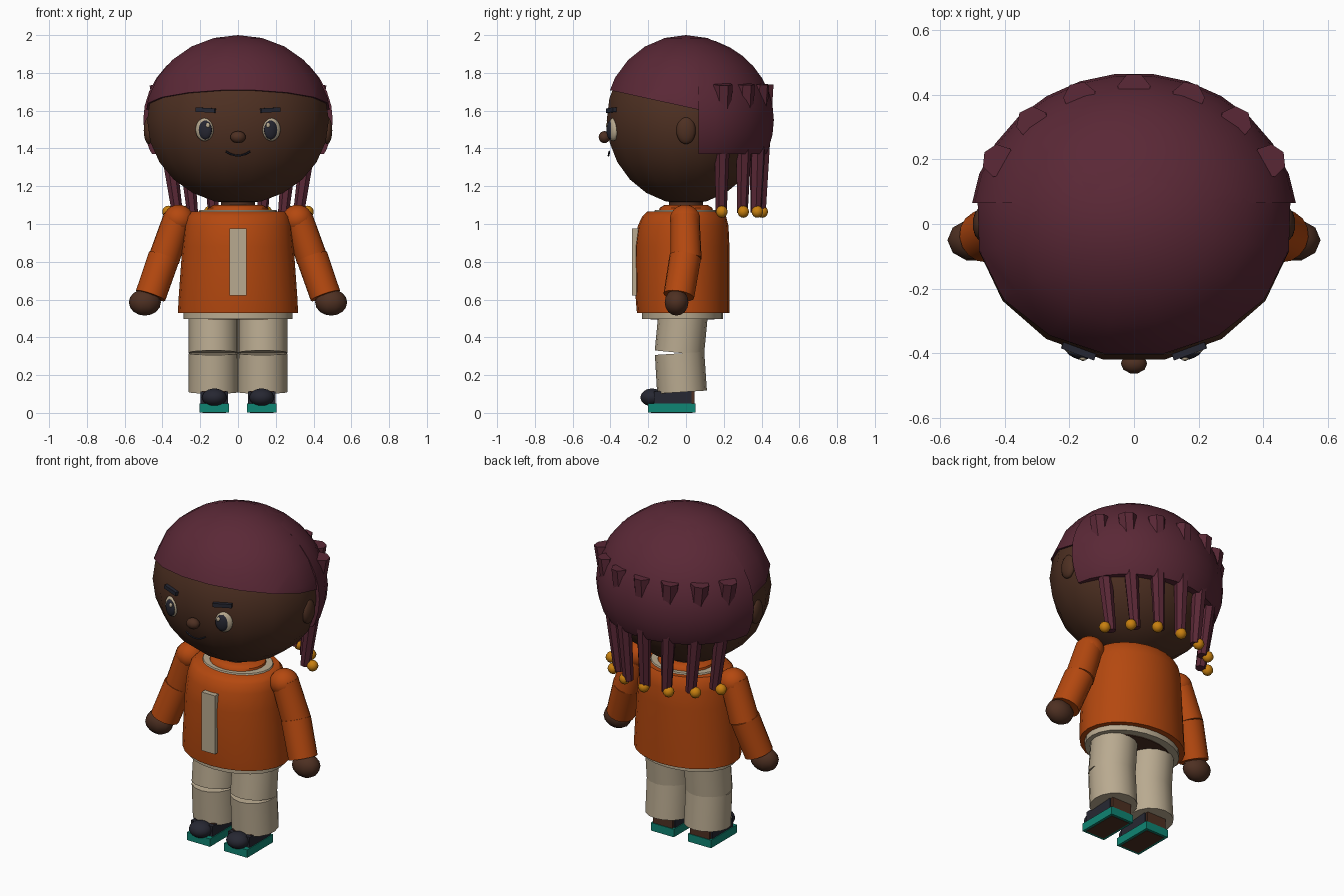
import bpy, bmesh
from math import radians, sin, cos
from mathutils import Matrix, Vector

cube = bpy.data.objects.get("Cube")
if cube:
    bpy.data.objects.remove(cube, do_unlink=True)

parts = []


def material(name, hex_colour):
    srgb = [int(hex_colour[i:i + 2], 16) / 255 for i in (0, 2, 4)]
    rgba = [c / 12.92 if c < 0.04 else ((c + 0.055) / 1.055) ** 2.4 for c in srgb] + [1]
    m = bpy.data.materials.new(name)
    m.use_nodes = True
    m.diffuse_color = rgba
    bsdf = next(n for n in m.node_tree.nodes if n.type == 'BSDF_PRINCIPLED')
    bsdf.inputs["Base Color"].default_value = rgba
    return m


HAIR = material("plum hair", "5a2836")
SKIN = material("brown skin", "4e3022")
ORANGE = material("orange knit", "b4480f")
CREAM = material("cream cloth", "b9aa90")
NAVY = material("dark navy", "262732")
TEAL = material("teal rubber", "0f8573")
GOLD = material("gold bead", "c8800f")


def finish(name, bm, mat):
    bmesh.ops.recalc_face_normals(bm, faces=bm.faces)
    me = bpy.data.meshes.new(name)
    bm.to_mesh(me)
    bm.free()
    me.materials.append(mat)
    ob = bpy.data.objects.new(name, me)
    bpy.context.collection.objects.link(ob)
    parts.append(ob)
    return ob


def ball(name, loc, radii, mat, seg=16, rings=12, yaw=0, cuts=()):
    """Ellipsoid; each cut (point, normal) removes the side the normal faces."""
    bm = bmesh.new()
    bmesh.ops.create_uvsphere(bm, u_segments=seg, v_segments=rings, radius=1)
    spin = Matrix.Rotation(radians(180 / seg), 4, 'Z')
    bm.transform(Matrix.Translation(loc) @ Matrix.Rotation(yaw, 4, 'Z')
                 @ Matrix.Diagonal((*radii, 1)) @ spin)
    for point, normal in cuts:
        r = bmesh.ops.bisect_plane(bm, geom=bm.verts[:] + bm.edges[:] + bm.faces[:],
                                   plane_co=point, plane_no=normal, clear_outer=True)
        edges = [e for e in r["geom_cut"] if isinstance(e, bmesh.types.BMEdge)]
        bmesh.ops.contextual_create(bm, geom=edges)
    return finish(name, bm, mat)


def rod(name, a, b, r1, r2, mat, seg=16):
    """Round bar from a (radius r1) to b (radius r2)."""
    a, b = Vector(a), Vector(b)
    bm = bmesh.new()
    bmesh.ops.create_cone(bm, cap_ends=True, segments=seg, radius1=r1, radius2=r2,
                          depth=(b - a).length)
    turn = (b - a).to_track_quat('Z', 'Y').to_matrix().to_4x4()
    bm.transform(Matrix.Translation((a + b) / 2) @ turn)
    return finish(name, bm, mat)


def box(name, loc, size, mat, yaw=0, roll=0):
    bm = bmesh.new()
    bmesh.ops.create_cube(bm, size=1)
    bm.transform(Matrix.Translation(loc) @ Matrix.Rotation(yaw, 4, 'Z')
                 @ Matrix.Rotation(roll, 4, 'Y') @ Matrix.Diagonal((*size, 1)))
    return finish(name, bm, mat)


def loft(name, rows, mat, seg=24):
    """Stack of ellipses (z, rx, ry, centre y), capped at both ends."""
    bm = bmesh.new()
    loops = [[bm.verts.new((rx * cos(t), cy + ry * sin(t), z))
              for t in (radians(360 * i / seg) for i in range(seg))]
             for z, rx, ry, cy in rows]
    for lo, hi in zip(loops, loops[1:]):
        for i in range(seg):
            j = (i + 1) % seg
            bm.faces.new((lo[i], lo[j], hi[j], hi[i]))
    bm.faces.new(loops[0])
    bm.faces.new(loops[-1])
    return finish(name, bm, mat)


# Head and hair shells
C = Vector((0, 0, 1.55))
ball("head", C, (0.49, 0.428, 0.445), SKIN)
ball("hair_cap", C, (0.502, 0.442, 0.45), HAIR,
     cuts=[((0, -0.41, 1.71), (0, -0.22, -1))])
wedge = radians(9)
ball("hair_back", C, (0.508, 0.468, 0.444), HAIR, seg=28, rings=18,
     cuts=[((0, 0, 1.37), (0, 0, -1)), ((0, 0.065, 0), (0, -1, 0))])

# Locks pass through the back shell and end in beads
for i in range(7):
    t = radians(28 + i * 124 / 6)
    x, y = 0.48 * cos(t), 0.425 * sin(t)
    rod("hair_lock", (x * 0.76, y * 0.93, 1.06), (x * 0.99, y * 0.98, 1.74),
        0.03, 0.052, HAIR, seg=7)
    ball("lock_bead", (x * 0.87, y * 0.95, 1.065), (0.032,) * 3, GOLD, seg=10, rings=8)

# Face
ball("nose", (0, -0.432, 1.46), (0.041, 0.032, 0.032), SKIN, seg=10, rings=8)
for i in range(8):
    ends = [(x, -0.41 + x * x, 1.362 + 5.5 * x * x)
            for x in (-0.064 + 0.016 * i, -0.048 + 0.016 * i)]
    rod("mouth", *ends, 0.005, 0.005, NAVY, seg=6)

# Torso
loft("sweater", [(0.53, 0.318, 0.245, -0.015), (0.6, 0.315, 0.248, -0.018),
                 (0.88, 0.295, 0.25, -0.02), (0.99, 0.285, 0.24, -0.015),
                 (1.04, 0.272, 0.222, -0.01), (1.065, 0.25, 0.2, -0.005)], ORANGE)
loft("sweater_hem", [(0.498, 0.288, 0.215, -0.018), (0.54, 0.288, 0.215, -0.018)], CREAM)
loft("hips", [(0.494, 0.24, 0.17, -0.018), (0.52, 0.24, 0.17, -0.018)], SKIN)
loft("neckline", [(1.05, 0.215, 0.175, 0), (1.073, 0.205, 0.165, 0)], CREAM)
loft("collar", [(1.06, 0.165, 0.145, 0), (1.085, 0.16, 0.14, 0), (1.1, 0.13, 0.115, 0)], ORANGE)
rod("neck", (0, 0, 1.04), (0, 0, 1.16), 0.09, 0.09, SKIN)
box("front_placket", (0, -0.268, 0.798), (0.09, 0.035, 0.355), CREAM)

for s, side in ((1, "left"), (-1, "right")):
    # Eye, brow and ear
    yaw = s * radians(20)
    ball(side + "_eye_white", (s * 0.177, -0.386, 1.5), (0.05, 0.024, 0.061), CREAM, yaw=yaw)
    ball(side + "_pupil", (s * 0.174, -0.4, 1.498), (0.038, 0.018, 0.05), NAVY, yaw=yaw)
    ball(side + "_eye_glint", (s * 0.16, -0.416, 1.522), (0.012, 0.008, 0.014), CREAM,
         seg=8, rings=6, yaw=yaw)
    box(side + "_brow", (s * 0.17, -0.39, 1.603), (0.108, 0.03, 0.023), NAVY,
        yaw=yaw, roll=s * radians(-3))
    ball(side + "_ear", (s * 0.472, 0, 1.495), (0.028, 0.053, 0.072), SKIN, seg=12)

    # Arm
    shoulder, elbow = (s * 0.318, -0.005, 1.035), (s * 0.392, 0, 0.815)
    wrist = (s * 0.463, -0.038, 0.62)
    ball(side + "_shoulder", (s * 0.315, -0.005, 1.025), (0.082, 0.082, 0.077), ORANGE)
    rod(side + "_upper_arm", elbow, shoulder, 0.083, 0.077, ORANGE)
    rod(side + "_forearm", wrist, (elbow[0], -0.004, 0.825), 0.082, 0.084, ORANGE)
    ball(side + "_hand", (s * 0.493, -0.05, 0.585), (0.085, 0.066, 0.07), SKIN, seg=10, rings=8)

    # Trouser leg in two bent pieces
    rod(side + "_thigh", (s * 0.13, -0.035, 0.318), (s * 0.13, -0.016, 0.515),
        0.131, 0.131, CREAM)
    rod(side + "_shin", (s * 0.13, -0.021, 0.11), (s * 0.13, -0.034, 0.315),
        0.132, 0.131, CREAM)

    # Shoe
    rod(side + "_ankle", (s * 0.125, -0.02, 0.05), (s * 0.125, -0.02, 0.16), 0.06, 0.06, SKIN)
    box(side + "_foot", (s * 0.125, -0.05, 0.08), (0.13, 0.19, 0.07), SKIN)
    box(side + "_shoe_upper", (s * 0.125, -0.07, 0.08), (0.145, 0.2, 0.065), NAVY)
    ball(side + "_shoe_toe", (s * 0.125, -0.18, 0.082), (0.066, 0.062, 0.047), NAVY)
    box(side + "_sole", (s * 0.125, -0.076, 0.026), (0.155, 0.25, 0.048), TEAL)
    box(side + "_sole_base", (s * 0.125, -0.076, 0.003), (0.125, 0.22, 0.006), SKIN)

# Smooth shading with sharp edges kept
bpy.ops.object.select_all(action='DESELECT')
for ob in parts:
    ob.select_set(True)
bpy.context.view_layer.objects.active = parts[0]
bpy.ops.object.shade_smooth_by_angle(angle=radians(50))
